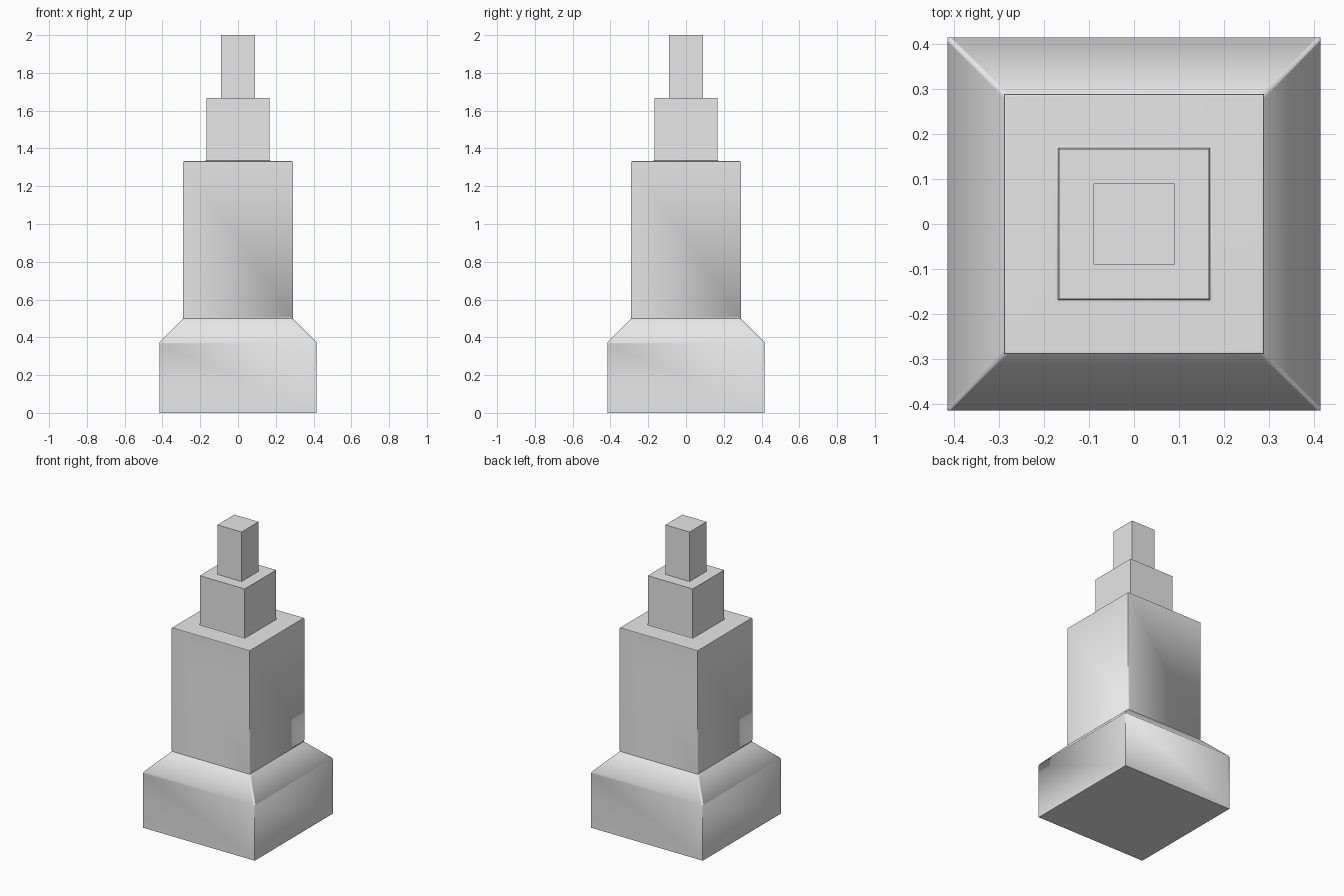
import bpy
import bmesh

cube = bpy.data.objects.get("Cube")
if cube:
    bpy.data.objects.remove(cube, do_unlink=True)

# Single stone colour
stone = bpy.data.materials.new("light_grey_stone")
stone.use_nodes = True
colour = (0.8, 0.8, 0.8, 1)
stone.diffuse_color = colour
stone.node_tree.nodes["Principled BSDF"].inputs["Base Color"].default_value = colour

# Half width and height of each square ring, from the ground up
SLOPE_FOOT, SLOPE_HEAD = 0.375, 0.5
profile = [
    (0.415, 0), (0.415, SLOPE_FOOT),              # plinth
    (0.29, SLOPE_HEAD),                           # sloped shoulder
    (0.29, 1.326), (0.288, 1.331), (0.283, 1.333),  # shaft with eased rim
    (0.177, 1.333), (0.169, 1.336), (0.167, 1.343),  # fillet
    (0.167, 1.667),                               # upper block
    (0.09, 1.667), (0.09, 2),                     # finial
]

bm = bmesh.new()
rings = [[bm.verts.new((sx * h, sy * h, z))
          for sx, sy in ((-1, -1), (1, -1), (1, 1), (-1, 1))]
         for h, z in profile]
for low, high in zip(rings, rings[1:]):
    for i in range(4):
        j = (i + 1) % 4
        bm.faces.new((low[i], low[j], high[j], high[i]))
bm.faces.new(reversed(rings[0]))
bm.faces.new(rings[-1])

# Soften the four slanted corners of the shoulder
corners = [bm.edges.get((a, b)) for a, b in zip(rings[1], rings[2])]
bmesh.ops.bevel(bm, geom=corners, offset=0.008, offset_type='OFFSET',
                segments=3, profile=0.5, affect='EDGES')
bmesh.ops.recalc_face_normals(bm, faces=bm.faces)

mesh = bpy.data.meshes.new("stepped_tower")
bm.to_mesh(mesh)
bm.free()
mesh.materials.append(stone)
tower = bpy.data.objects.new("stepped_tower", mesh)
bpy.context.collection.objects.link(tower)

# Smooth the small curves while keeping the broad faces flat
bpy.ops.object.select_all(action='DESELECT')
tower.select_set(True)
bpy.context.view_layer.objects.active = tower
bpy.ops.object.shade_smooth_by_angle(angle=0.7)
weighted = tower.modifiers.new("flat_faces", 'WEIGHTED_NORMAL')
weighted.keep_sharp = True
